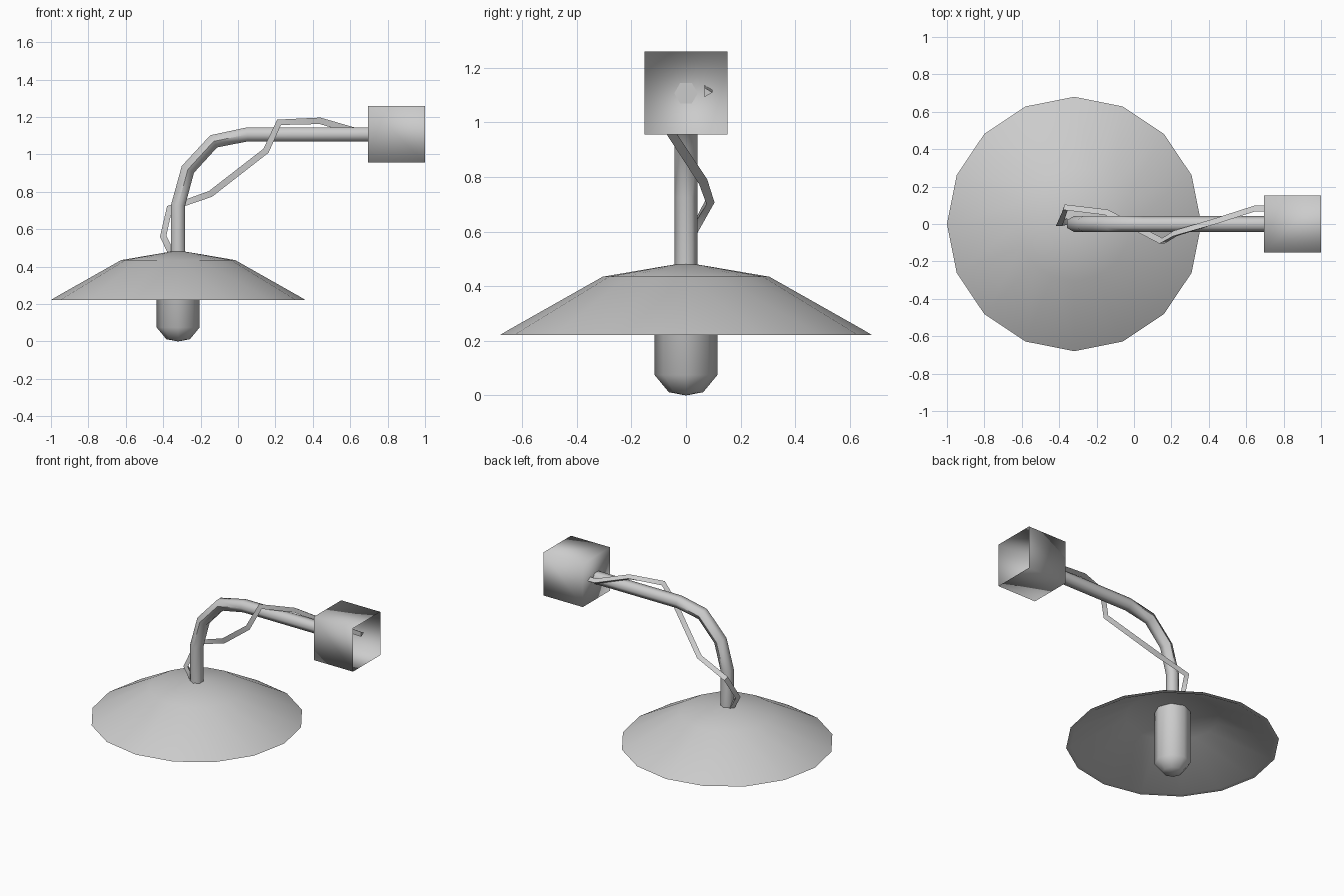
import bpy, bmesh
from math import sin, cos, pi, radians
from mathutils import Vector

if "Cube" in bpy.data.objects:
    bpy.data.objects.remove(bpy.data.objects["Cube"])

CX = -0.32  # axis of the shade and bulb


def finish(name, bm, recalc=True, angle=None):
    if recalc:
        bmesh.ops.recalc_face_normals(bm, faces=bm.faces[:])
    for f in bm.faces:
        f.smooth = True
    me = bpy.data.meshes.new(name)
    bm.to_mesh(me)
    bm.free()
    ob = bpy.data.objects.new(name, me)
    bpy.context.collection.objects.link(ob)
    if angle:
        bpy.ops.object.select_all(action='DESELECT')
        ob.select_set(True)
        bpy.context.view_layer.objects.active = ob
        bpy.ops.object.shade_smooth_by_angle(angle=radians(angle))
    return ob


def bridge(bm, a, b):
    """Join two rings; a ring of one vertex is a pole."""
    n = max(len(a), len(b))
    for i in range(n):
        j = (i + 1) % n
        quad = [a[i % len(a)], a[j % len(a)], b[j % len(b)], b[i % len(b)]]
        bm.faces.new(list(dict.fromkeys(quad)))


def lathe(name, profile, sides, angle=None):
    bm = bmesh.new()
    rings = []
    for r, z in profile:
        n = sides if r > 0 else 1
        rings.append([bm.verts.new((CX + r * cos(2 * pi * i / n), r * sin(2 * pi * i / n), z))
                      for i in range(n)])
    for a, b in zip(rings, rings[1:]):
        bridge(bm, a, b)
    return finish(name, bm, angle=angle)


def tube(name, path, radius, sides):
    bm = bmesh.new()
    pts = [Vector(p) for p in path]
    rings = []
    for k, p in enumerate(pts):
        t = Vector()
        if k > 0:
            t += (p - pts[k - 1]).normalized()
        if k < len(pts) - 1:
            t += (pts[k + 1] - p).normalized()
        t.normalize()
        side = Vector((0, 1, 0))
        side = (side - t * side.dot(t)).normalized()
        up = t.cross(side)
        rings.append([bm.verts.new(p + radius * (side * cos(2 * pi * i / sides) + up * sin(2 * pi * i / sides)))
                      for i in range(sides)])
    for a, b in zip(rings, rings[1:]):
        bridge(bm, a, b)
    bm.faces.new(rings[0])
    bm.faces.new(rings[-1])
    return finish(name, bm, angle=60.5)


# Shallow shade: outer skin, thin lip, inner skin
lathe("lamp_shade", [(0, 0.487), (0.305, 0.435), (0.65, 0.24), (0.68, 0.222),
                     (0.65, 0.222), (0.30, 0.418), (0, 0.47)], 16, angle=40)

# Bulb
lathe("bulb", [(0, 0.45), (0.115, 0.45), (0.115, 0.075), (0.063, 0.012), (0, 0)], 8, angle=60)

# Bent arm
tube("arm", [(CX, 0, 0.475), (CX, 0, 0.73), (-0.268, 0, 0.92), (-0.13, 0, 1.07),
             (0.05, 0, 1.107), (0.70, 0, 1.107)], 0.043, 6)

# Loose cable winding round the arm
tube("cable", [(-0.355, 0.01, 0.47), (-0.40, 0.0, 0.56), (-0.368, 0.085, 0.71),
               (-0.145, 0.058, 0.79), (0.15, -0.095, 1.02), (0.217, -0.055, 1.17),
               (0.435, 0.01, 1.18), (0.645, 0.078, 1.12), (0.91, 0.077, 1.11)], 0.02, 3)

# Wall box, open on its far side
bm = bmesh.new()
bmesh.ops.create_cube(bm, size=0.304)
bmesh.ops.translate(bm, verts=bm.verts[:], vec=(0.848, 0, 1.108))
bmesh.ops.delete(bm, geom=[f for f in bm.faces if f.normal.x > 0.9], context='FACES_ONLY')
finish("wall_box", bm, recalc=False)
